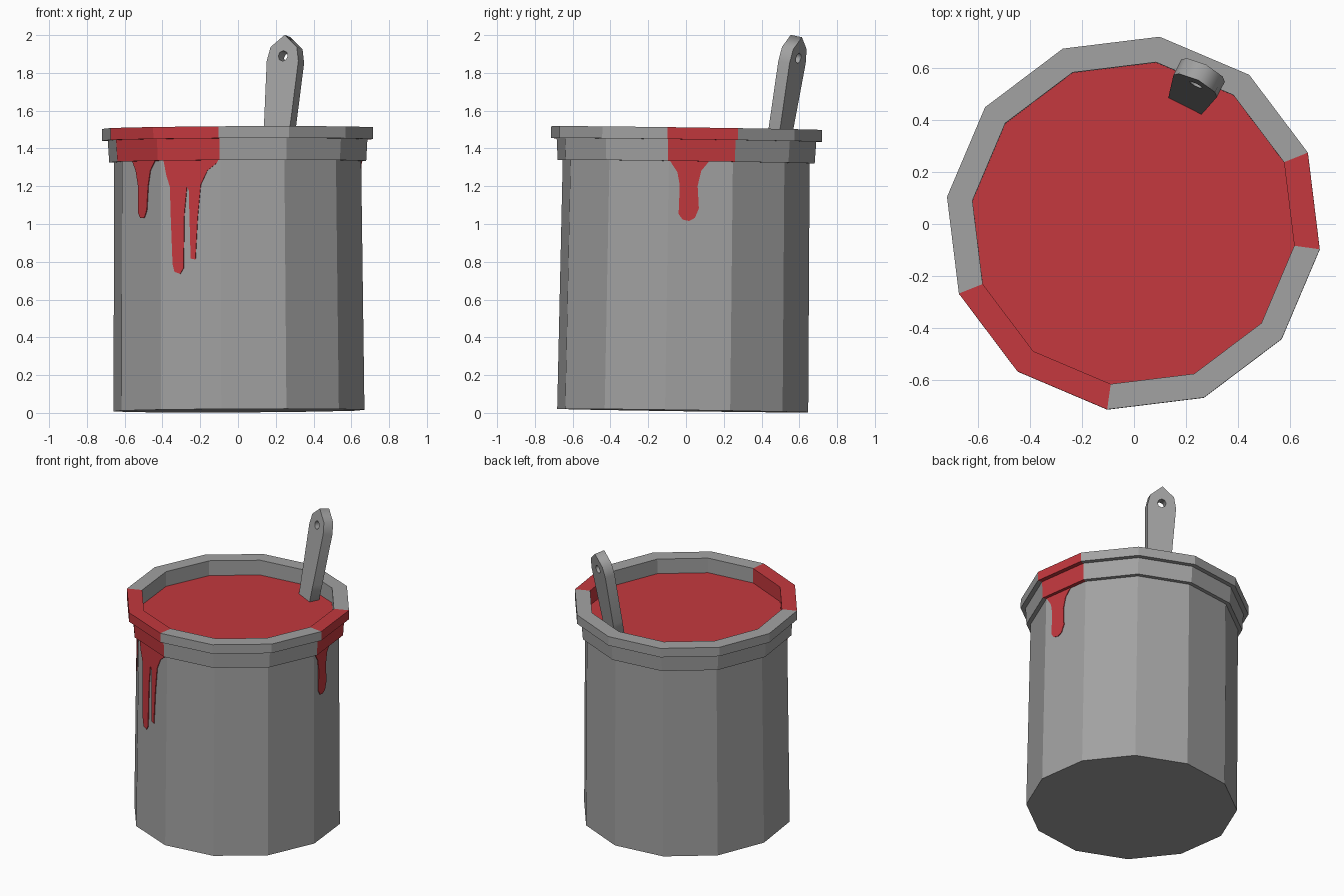
import bpy, bmesh, math
from mathutils import Matrix, Vector

if "Cube" in bpy.data.objects:
    bpy.data.objects.remove(bpy.data.objects["Cube"])


def material(name, col):
    m = bpy.data.materials.new(name)
    m.diffuse_color = (*col, 1)
    m.use_nodes = True
    m.node_tree.nodes["Principled BSDF"].inputs["Base Color"].default_value = m.diffuse_color
    return m


GREY = material("grey metal", (0.36, 0.36, 0.36))
RED = material("red paint", (0.55, 0.04, 0.048))
SIDES, START = 12, math.radians(-8)
STEP = 2 * math.pi / SIDES
RED_SEGMENTS = (0, 7, 8)          # sides of the rim covered by paint
HEIGHT0 = 0.012
# the whole can leans very slightly
TILT = Matrix.Translation((0.005, -0.0175, HEIGHT0)) @ Matrix.Rotation(-0.014, 4, 'X') @ Matrix.Rotation(-0.005, 4, 'Y')


def add(name, bm, mats, recalc=True):
    if recalc:
        bmesh.ops.recalc_face_normals(bm, faces=bm.faces)
    me = bpy.data.meshes.new(name)
    bm.to_mesh(me)
    bm.free()
    for m in mats:
        me.materials.append(m)
    ob = bpy.data.objects.new(name, me)
    bpy.context.collection.objects.link(ob)
    ob.matrix_world = TILT
    return ob


def lathe(name, profile, painted=(), cap_start=False, closed=False):
    """Sweep (radius, z) points round twelve sides; painted sides are red."""
    bm = bmesh.new()
    rings = [[bm.verts.new((r * math.cos(START + k * STEP), r * math.sin(START + k * STEP), z))
              for k in range(SIDES)] for r, z in profile]
    pairs = list(zip(rings, rings[1:]))
    if closed:
        pairs.append((rings[-1], rings[0]))
    for a, b in pairs:
        for k in range(SIDES):
            j = (k + 1) % SIDES
            f = bm.faces.new((a[k], a[j], b[j], b[k]))
            f.material_index = 1 if k in painted else 0
    if cap_start:
        bm.faces.new(rings[0][::-1])
    return add(name, bm, (GREY, RED), closed)


# can body with flat bottom
R0, R1, TOP = 0.671, 0.66, 1.318
lathe("can_body", [(R0, 0), (R1, TOP)], cap_start=True)

# band, lip and inner wall, partly covered with paint
lathe("can_rim", [(R1 - 0.034, TOP), (0.687, TOP), (0.694, 1.433), (0.725, 1.433),
                  (0.725, 1.496), (0.626, 1.496)], RED_SEGMENTS, closed=True)

# paint surface inside the can
bm = bmesh.new()
bm.faces.new([bm.verts.new((0.626 * math.cos(START + k * STEP), 0.626 * math.sin(START + k * STEP), 1.393))
              for k in range(SIDES)])
add("paint_surface", bm, (RED,), False)


def drip(name, seg, axis, pts):
    """Thin plate on one side of the can; pts are (x or y, z) outline points."""
    trig = (math.cos, math.sin)[axis]
    a, b = START + seg * STEP, START + (seg + 1) * STEP
    bm = bmesh.new()
    front, back = [], []
    for h, z in pts:
        z -= HEIGHT0
        r = R0 + (R1 - R0) * z / TOP
        t = min(1, max(0, (h / r - trig(a)) / (trig(b) - trig(a))))
        p = Vector((math.cos(a), math.sin(a), 0)).lerp(Vector((math.cos(b), math.sin(b), 0)), t)
        for ring, off in ((front, 0.005), (back, -0.003)):
            q = p * (r + off)
            ring.append(bm.verts.new((q.x, q.y, z)))
    bm.faces.new(front)
    bm.faces.new(back[::-1])
    for i in range(len(front)):
        j = (i + 1) % len(front)
        bm.faces.new((front[j], front[i], back[i], back[j]))
    add(name, bm, (RED,))


# paint runs down the outside
drip("drip_double", 8, 0, [
    (-0.39, 1.33), (-0.375, 1.25), (-0.357, 1.19), (-0.354, 1.05), (-0.345, 0.78), (-0.335, 0.74),
    (-0.305, 0.73), (-0.288, 0.76), (-0.282, 1.05), (-0.268, 1.19), (-0.258, 1.17), (-0.25, 0.81),
    (-0.225, 0.805), (-0.212, 1.03), (-0.195, 1.2), (-0.16, 1.275), (-0.11, 1.315), (-0.103, 1.33)])
drip("drip_left", 7, 0, [
    (-0.555, 1.33), (-0.537, 1.28), (-0.525, 1.2), (-0.526, 1.06), (-0.515, 1.03), (-0.493, 1.03),
    (-0.48, 1.07), (-0.472, 1.2), (-0.46, 1.28), (-0.435, 1.33)])
drip("drip_right", 0, 1, [
    (-0.085, 1.33), (-0.045, 1.27), (-0.032, 1.2), (-0.036, 1.05), (-0.015, 1.02), (0.02, 1.013),
    (0.05, 1.03), (0.07, 1.08), (0.062, 1.2), (0.08, 1.28), (0.12, 1.33)])

# stirring stick: outline with a round hole, extruded and leaned back
half = [(0.069, -0.06), (0.0775, 0.1), (0.094, 0.455), (0.078, 0.53)]
outline = half + [(0, 0.595)] + [(-x, y) for x, y in half[::-1]]
hole = [(0.028 * math.cos(i * math.pi / 4), 0.482 + 0.028 * math.sin(i * math.pi / 4)) for i in range(8)]
cu = bpy.data.curves.new("stir_stick", 'CURVE')
cu.dimensions = '2D'
cu.fill_mode = 'BOTH'
cu.extrude = 0.034
for loop in (outline, hole):
    s = cu.splines.new('POLY')
    s.points.add(len(loop) - 1)
    for p, (x, y) in zip(s.points, loop):
        p.co = (x, y, 0, 1)
    s.use_cyclic_u = True
cu.materials.append(GREY)
stick = bpy.data.objects.new("stir_stick", cu)
bpy.context.collection.objects.link(stick)
w = Vector((0.89, -0.454, 0)).normalized()
u = Vector((0.085, 0.166, 1)).normalized()
n = w.cross(u)
stick.matrix_world = Matrix.Translation((0.213, 0.487, 1.41)) @ Matrix((w, u, n)).transposed().to_4x4()
bpy.context.view_layer.objects.active = stick
stick.select_set(True)
bpy.ops.object.convert(target='MESH')
